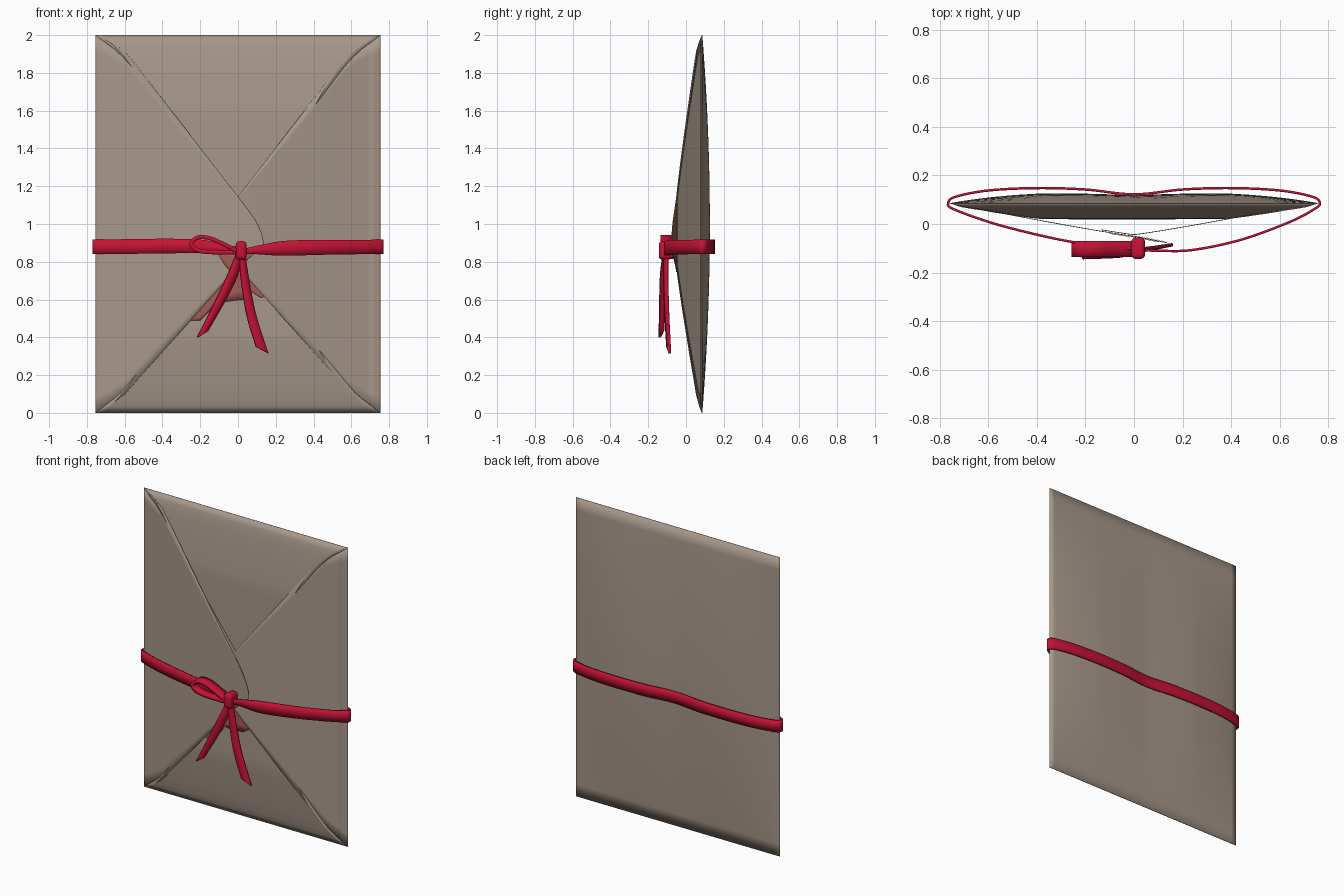
import bpy, bmesh, math
from mathutils import Vector

if "Cube" in bpy.data.objects:
    bpy.data.objects.remove(bpy.data.objects["Cube"])


def material(name, rgb):
    m = bpy.data.materials.new(name)
    m.diffuse_color = (*rgb, 1)
    m.use_nodes = True
    m.node_tree.nodes["Principled BSDF"].inputs["Base Color"].default_value = m.diffuse_color
    return m


PAPER = material("taupe paper", (0.385, 0.312, 0.255))
RED = material("crimson ribbon", (0.56, 0.006, 0.036))
STAIN = material("faded wax red", (0.36, 0.11, 0.095))


def finish(name, bm, mat, thick=0):
    me = bpy.data.meshes.new(name)
    bmesh.ops.recalc_face_normals(bm, faces=bm.faces)
    bm.to_mesh(me)
    bm.free()
    ob = bpy.data.objects.new(name, me)
    bpy.context.collection.objects.link(ob)
    me.materials.append(mat)
    if thick:
        mod = ob.modifiers.new("thickness", 'SOLIDIFY')
        mod.thickness, mod.offset = thick, 0
    bpy.ops.object.select_all(action='DESELECT')
    ob.select_set(True)
    bpy.context.view_layer.objects.active = ob
    bpy.ops.object.shade_smooth_by_angle(angle=math.radians(40))
    return ob


def sheet(name, fn, mat, nu=40, nv=24, thick=0.003, closed=False):
    """Grid surface from fn(u, v), both 0..1."""
    bm = bmesh.new()
    g = [[bm.verts.new(fn(i / nu, j / nv)) for j in range(nv + 1)]
         for i in range(nu if closed else nu + 1)]
    for i in range(nu):
        a, b = g[i], g[(i + 1) % len(g)]
        for j in range(nv):
            bm.faces.new((a[j], b[j], b[j + 1], a[j + 1]))
    return finish(name, bm, mat, thick)


def lerp_table(pts, x):
    for (x0, y0), (x1, y1) in zip(pts, pts[1:]):
        if x <= x1:
            return y0 + (y1 - y0) * max(0, (x - x0) / (x1 - x0))
    return pts[-1][1]


def spline(pts, t, closed=False):
    """Catmull-Rom point at t in 0..1."""
    n = len(pts)
    segs = n if closed else n - 1
    i = min(int(t * segs), segs - 1)
    f = t * segs - i
    p = [Vector(pts[k % n] if closed else pts[min(max(k, 0), n - 1)])
         for k in range(i - 1, i + 3)]
    return 0.5 * (2 * p[1] + (p[2] - p[0]) * f
                  + (2 * p[0] - 5 * p[1] + 4 * p[2] - p[3]) * f ** 2
                  + (3 * p[1] - p[0] - 3 * p[2] + p[3]) * f ** 3)


def ribbon(name, a, b, thick=0.014, closed=False, n=64):
    """Band between two smooth edge curves."""
    return sheet(name, lambda u, v: spline(a, u, closed).lerp(spline(b, u, closed), v),
                 RED, n, 2, thick, closed)


W, EDGE_Y = 0.755, 0.085


# Envelope back, gently puffed with a shallow centre fold
def back(u, v):
    x, z = W * (2 * u - 1), 2 * v
    s = abs(x) / W
    puff = (1 - s ** 3) * (0.72 + 0.28 * min(1, s / 0.5)) * (1 - (z - 1) ** 2)
    return x, EDGE_Y + 0.045 * puff, z


sheet("envelope_back", back, PAPER)

# Side flaps: outline runs from the side fold to the rounded tip
UPPER = [(-W, 2), (-0.68, 1.965), (-0.6, 1.915), (-0.53, 1.83), (0, 1.145),
         (0.09, 1.025), (0.12, 0.965), (0.135, 0.91)]
LOWER = [(-W, 0), (-0.68, 0.04), (-0.6, 0.095), (-0.545, 0.16), (0, 0.77),
         (0.09, 0.845), (0.12, 0.87), (0.135, 0.89)]


def flap_y(x):
    if x > 0:
        return -0.05 - 0.2 * x
    return -0.05 + 0.135 * (-x / W) ** 1.1


def left_flap(u, v, x0=-W, x1=0.135, dy=0):
    x = x0 + (x1 - x0) * u
    lo, hi = lerp_table(LOWER, x), lerp_table(UPPER, x)
    return x, flap_y(x) + dy, lo + (hi - lo) * v


def right_flap(u, v):
    x, y, z = left_flap(u, v)
    return -x, flap_y(-abs(x)) + (0.006 if x > -0.7 else 0), z


sheet("left_flap", left_flap, PAPER, 80)
sheet("right_flap", right_flap, PAPER, 80)


# Top and bottom flaps, tucked behind the side flaps
def tucked(rows, z_edge, sign):
    def fn(u, v):
        t = (rows[-1][0]) * v
        half = lerp_table(rows, t)
        y = EDGE_Y - 0.063 * min(1, t / 0.4) ** 0.6
        return half * (2 * u - 1), y, z_edge + sign * t
    return fn


sheet("top_flap", tucked([(0, W), (0.085, 0.64), (0.17, 0.56), (0.92, 0)], 2, -1), PAPER)
sheet("bottom_flap", tucked([(0, W), (0.095, 0.63), (0.16, 0.575), (0.85, 0)], 0, 1), PAPER)

# Faded wax marks: on the bottom flap, around the knot, and under the flap tip
RAGGED = [(-0.27, 0.49), (-0.2, 0.49), (-0.15, 0.54), (-0.11, 0.6), (-0.06, 0.59),
          (0.03, 0.6), (0.08, 0.635), (0.12, 0.61), (0.17, 0.61)]


def bottom_mark(u, v):
    x = -0.27 + 0.44 * u
    lo = lerp_table(RAGGED, x)
    hi = max(lo + 0.005, 0.79 - 1.12 * abs(x))
    return x, 0.018, lo + (hi - lo) * v


def knot_mark(u, v):
    x = -0.1 + 0.2 * u
    lo = 0.735 + 0.1 * (x / 0.1) ** 2
    lo = max(lo, lerp_table(LOWER, x))
    return x, flap_y(x) - 0.004, lo + (0.85 - lo) * v


sheet("bottom_wax_mark", bottom_mark, STAIN, 44, 4, 0.002)
sheet("knot_wax_mark", knot_mark, STAIN, 20, 4, 0.002)
sheet("tip_wax_mark", lambda u, v: left_flap(u, v, 0.02, 0.13, 0.004), STAIN, 16, 6, 0.001)

# Ribbon wrapped around the envelope, pinched at the knot: x, y, low z, high z
WRAP = [(0.02, -0.105, 0.84, 0.875), (0.1, -0.11, 0.84, 0.885), (0.24, -0.107, 0.832, 0.91),
        (0.44, -0.065, 0.837, 0.916), (0.64, 0.008, 0.84, 0.916), (0.74, 0.06, 0.84, 0.917),
        (0.765, 0.085, 0.84, 0.917), (0.735, 0.112, 0.84, 0.917), (0.6, 0.138, 0.84, 0.917),
        (0.4, 0.148, 0.84, 0.917), (0.2, 0.142, 0.84, 0.917), (0, 0.122, 0.84, 0.917),
        (-0.2, 0.142, 0.84, 0.917), (-0.4, 0.148, 0.84, 0.917), (-0.6, 0.138, 0.84, 0.917),
        (-0.735, 0.112, 0.84, 0.917), (-0.765, 0.085, 0.84, 0.917), (-0.74, 0.06, 0.84, 0.917),
        (-0.57, 0.0, 0.842, 0.92), (-0.35, -0.055, 0.845, 0.922), (-0.18, -0.085, 0.845, 0.915)]
ribbon("wrapped_ribbon", [(x, y, a) for x, y, a, b in WRAP],
       [(x, y, b) for x, y, a, b in WRAP], 0.01, True, 168)

# Bow loop, standing edge-on to the front
LOOP = [(0.01, 0.85), (-0.07, 0.89), (-0.15, 0.925), (-0.215, 0.928), (-0.247, 0.893),
        (-0.21, 0.86), (-0.12, 0.85), (0.01, 0.85)]
ribbon("bow_loop", [(x, -0.07, z) for x, z in LOOP], [(x, -0.135, z) for x, z in LOOP], 0.022)

# Hanging tails with slanted ends
ribbon("left_tail",
       [(-0.005, -0.115, 0.85), (-0.05, -0.13, 0.74), (-0.12, -0.135, 0.59), (-0.215, -0.138, 0.4)],
       [(0.02, -0.1, 0.85), (0.005, -0.108, 0.75), (-0.06, -0.115, 0.61), (-0.16, -0.122, 0.435)], 0.016)
ribbon("right_tail",
       [(0.008, -0.115, 0.85), (0.015, -0.115, 0.72), (0.045, -0.108, 0.52), (0.095, -0.098, 0.35)],
       [(0.035, -0.1, 0.85), (0.055, -0.1, 0.72), (0.095, -0.095, 0.52), (0.16, -0.085, 0.315)])

# Rounded knot
bm = bmesh.new()
bmesh.ops.create_cube(bm, size=1)
for v in bm.verts:
    v.co = Vector((0.017 + v.co.x * 0.058, -0.1 + v.co.y * 0.088,
                   0.86 + v.co.z * (0.1 if v.co.y < 0 else 0.09)))
bmesh.ops.bevel(bm, geom=bm.edges[:], offset=0.02, segments=4, profile=0.5, affect='EDGES')
finish("bow_knot", bm, RED)
